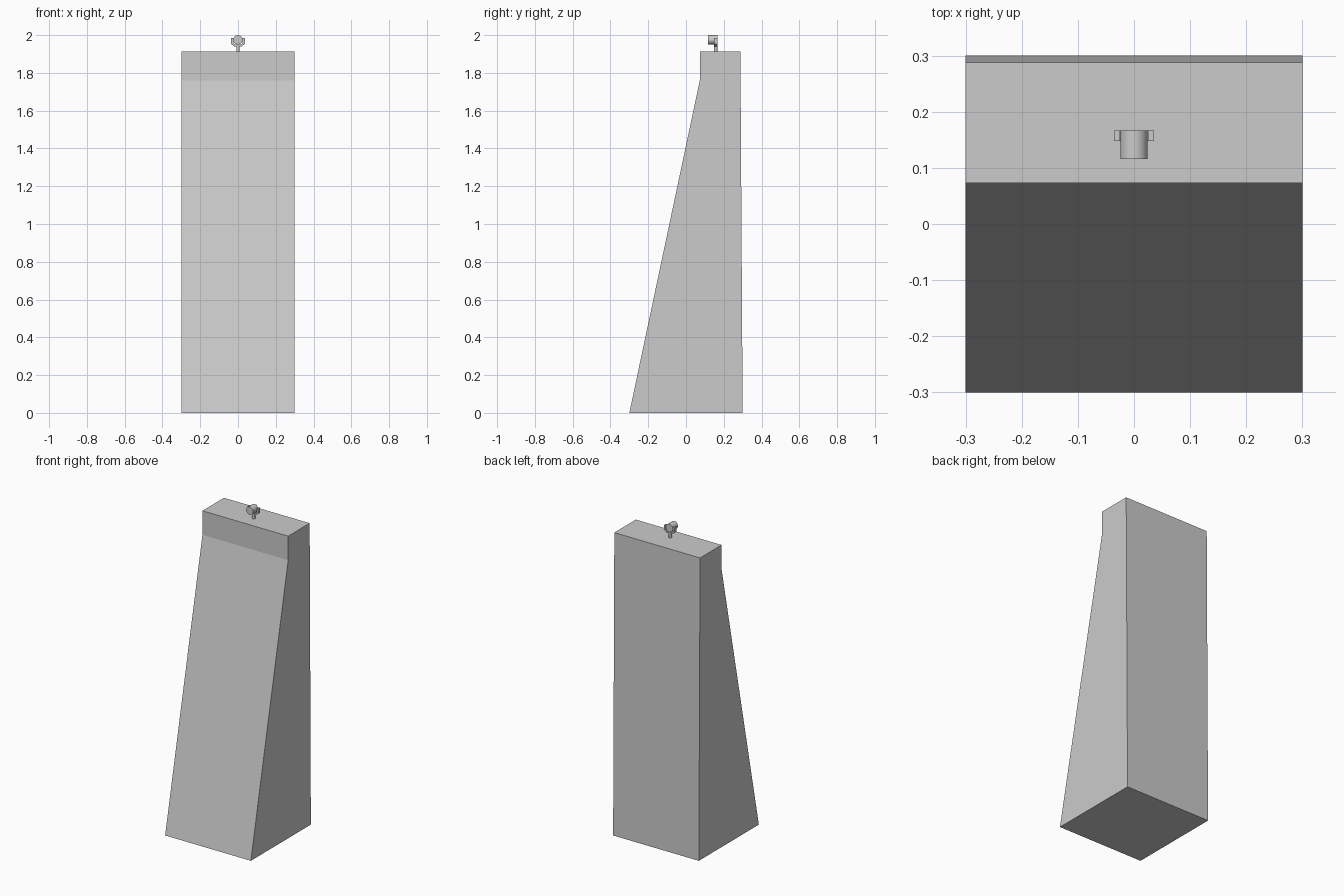
import bpy, bmesh, math

if "Cube" in bpy.data.objects:
    bpy.data.objects.remove(bpy.data.objects["Cube"])


def extrude_profile(name, points, to_xyz, depth):
    """Make a closed prism from a 2D profile; to_xyz maps (u, v) to a start point."""
    bm = bmesh.new()
    face = bm.faces.new([bm.verts.new(to_xyz(u, v)) for u, v in points])
    moved = bmesh.ops.extrude_face_region(bm, geom=[face])["geom"]
    bmesh.ops.translate(bm, vec=depth,
                        verts=[g for g in moved if isinstance(g, bmesh.types.BMVert)])
    bmesh.ops.recalc_face_normals(bm, faces=bm.faces)
    mesh = bpy.data.meshes.new(name)
    bm.to_mesh(mesh)
    bm.free()
    obj = bpy.data.objects.new(name, mesh)
    bpy.context.collection.objects.link(obj)
    return obj


def cylinder(name, radius, depth, location, rotation=(0, 0, 0)):
    bpy.ops.mesh.primitive_cylinder_add(vertices=32, radius=radius, depth=depth,
                                        location=location, rotation=rotation)
    obj = bpy.context.object
    obj.name = name
    bpy.ops.object.shade_smooth_by_angle(angle=math.radians(35))
    return obj


# Tapered pedestal, sloping front with an upright band at the top
extrude_profile("pedestal",
                [(-0.30, 0), (0.30, 0), (0.288, 1.912), (0.073, 1.912), (0.073, 1.76)],
                lambda y, z: (-0.30, y, z), (0.60, 0, 0))

# U-shaped yoke with chamfered lower corners
half_outer = [(0.036, 1.985), (0.036, 1.953), (0.020, 1.941)]
half_inner = [(0.014, 1.949), (0.025, 1.958), (0.025, 1.985)]
right = half_inner[::-1] + half_outer
right = half_outer[::-1] + half_inner[::-1]
left = [(-x, z) for x, z in right[::-1]]
extrude_profile("yoke", right + left,
                lambda x, z: (x, 0.148, z), (0, 0.019, 0))

# Stem holding the yoke on the pedestal
cylinder("yoke_stem", 0.009, 0.038, (0, 0.157, 1.929))

# Lamp barrel held between the yoke arms
cylinder("lamp_barrel", 0.0245, 0.051, (0, 0.1415, 1.9755), (math.pi / 2, 0, 0))
